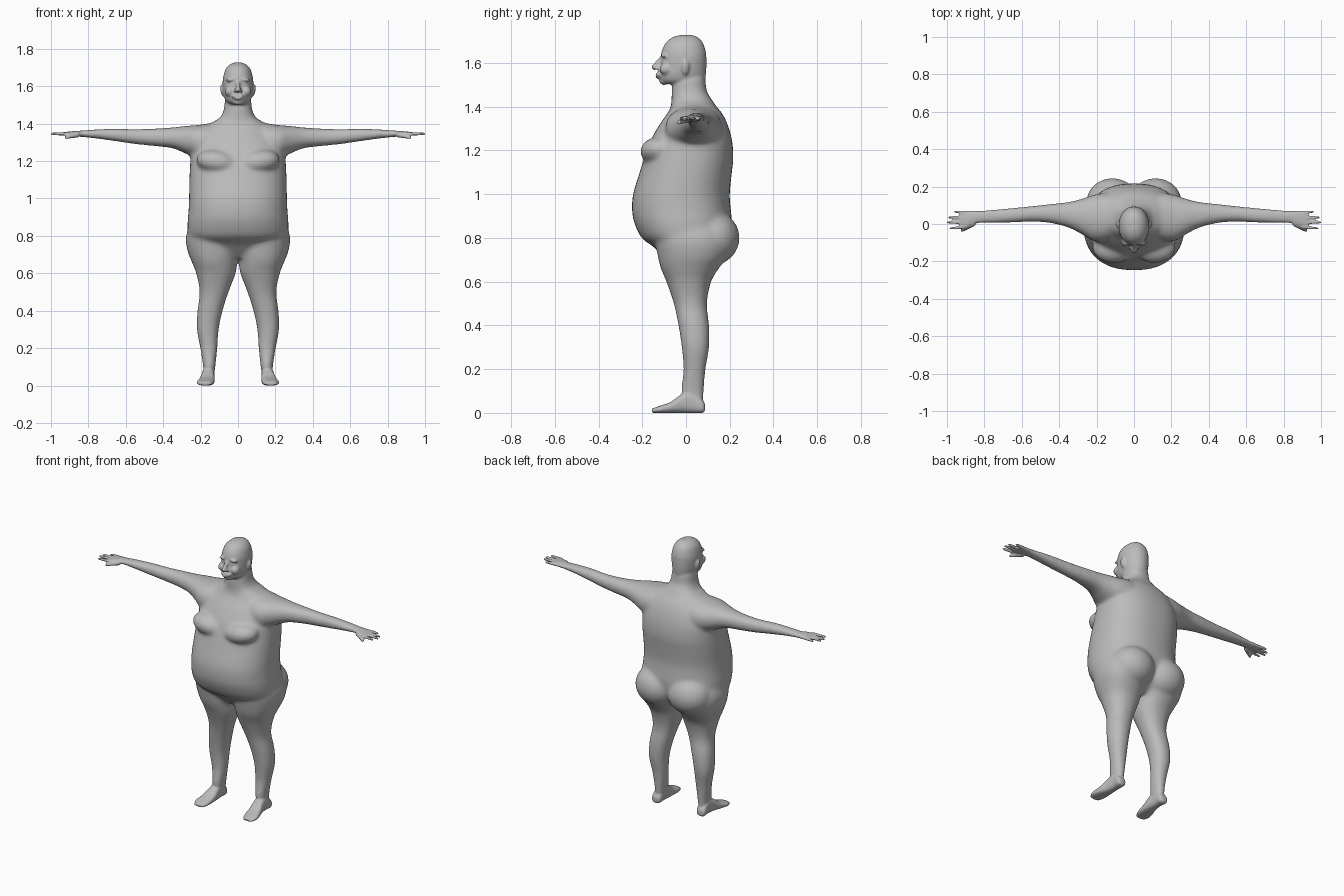
import bpy, bmesh, math
from mathutils import Vector, Matrix

bm = bmesh.new()


def spline(a, b, c, d, t):
    return [0.5 * (2 * q + (r - p) * t + (2 * p - 5 * q + 4 * r - s) * t * t
                   + (3 * q - p - 3 * r + s) * t ** 3) for p, q, r, s in zip(a, b, c, d)]


def loft(rings, place, n=2.2, seg=40, steps=5):
    """Closed tube; each ring is (position, a0, a1, b0, b1), smoothly interpolated."""
    fine = []
    last = len(rings) - 1
    for i in range(last):
        pts = [rings[max(0, min(last, i + k))] for k in (-1, 0, 1, 2)]
        fine += [spline(*pts, j / steps) for j in range(steps)]
    fine.append(rings[-1])
    loops = []
    for t, a0, a1, b0, b1 in fine:
        loop = []
        for k in range(seg):
            u = 2 * math.pi * k / seg
            c, s = math.cos(u), math.sin(u)
            c = math.copysign(abs(c) ** (2 / n), c)
            s = math.copysign(abs(s) ** (2 / n), s)
            loop.append(bm.verts.new(place(t, (a0 + a1) / 2 + c * (a1 - a0) / 2,
                                           (b0 + b1) / 2 + s * (b1 - b0) / 2)))
        loops.append(loop)
    for p, q in zip(loops, loops[1:]):
        for k in range(seg):
            m = (k + 1) % seg
            bm.faces.new((p[k], p[m], q[m], q[k]))
    bm.faces.new(loops[0])
    bm.faces.new(loops[-1])


def blob(pos, size, tilt=0):
    m = Matrix.Translation(pos) @ Matrix.Rotation(tilt, 4, 'Y') @ Matrix.Diagonal((*size, 1))
    bmesh.ops.create_uvsphere(bm, u_segments=24, v_segments=14, radius=1, matrix=m)


def taper(p, q, r0, r1):
    p, q = Vector(p), Vector(q)
    d = q - p
    m = Matrix.Translation((p + q) / 2) @ d.to_track_quat('Z', 'Y').to_matrix().to_4x4()
    bmesh.ops.create_cone(bm, cap_ends=True, segments=14, radius1=r0, radius2=r1,
                          depth=d.length, matrix=m)
    blob(q, (r1, r1, r1))


# Torso and neck: height, half width, front, back
torso = [(.68, .08, -.07, .10), (.72, .17, -.11, .15), (.76, .23, -.15, .18),
         (.80, .265, -.203, .20), (.87, .270, -.237, .21), (.93, .265, -.247, .205),
         (1.0, .262, -.242, .20), (1.1, .260, -.212, .21), (1.17, .257, -.19, .217),
         (1.25, .25, -.16, .21), (1.32, .22, -.12, .19), (1.37, .18, -.085, .165),
         (1.40, .15, -.07, .14), (1.43, .10, -.066, .12), (1.47, .077, -.066, .096),
         (1.52, .07, -.06, .088), (1.56, .06, -.05, .08)]
# Head
head = [(1.503, .045, -.10, .07), (1.52, .065, -.118, .087), (1.55, .076, -.122, .091),
        (1.58, .080, -.117, .093), (1.62, .082, -.113, .093), (1.65, .079, -.112, .091),
        (1.69, .067, -.094, .078), (1.715, .045, -.065, .056), (1.727, .02, -.03, .03)]
for rows, n in ((torso, 2.3), (head, 2.1)):
    loft([(z, -w, w, f, b) for z, w, f, b in rows], lambda t, a, b: (a, b, t), n)

# Limbs: position along the limb, then extents across it
leg = [(.03, .13, .185, 0, .075), (.1, .122, .186, -.02, .08), (.2, .11, .202, -.012, .09),
       (.3, .103, .22, -.02, .106), (.4, .082, .217, -.035, .106), (.5, .05, .205, -.056, .096),
       (.6, .012, .224, -.09, .115), (.66, .004, .247, -.115, .15), (.72, -.01, .27, -.13, .19),
       (.8, -.01, .278, -.14, .20), (.9, 0, .24, -.12, .15)]
foot = [(.087, .145, .178, .01, .04), (.075, .13, .19, 0, .06), (.03, .128, .19, 0, .1),
        (-.02, .125, .196, 0, .085), (-.07, .125, .21, 0, .05), (-.12, .13, .22, 0, .032),
        (-.156, .145, .205, 0, .02)]
arm = [(.05, -.05, .15, 1.2, 1.41), (.15, -.09, .165, 1.2, 1.402), (.22, -.09, .155, 1.215, 1.392),
       (.28, -.055, .135, 1.24, 1.388), (.35, -.02, .118, 1.268, 1.38), (.45, .005, .107, 1.28, 1.374),
       (.55, .012, .096, 1.29, 1.371), (.65, .007, .086, 1.305, 1.373), (.75, .006, .076, 1.32, 1.369),
       (.83, .006, .069, 1.329, 1.363), (.87, -.01, .071, 1.331, 1.361),
       (.90, -.024, .071, 1.333, 1.358), (.93, -.022, .068, 1.336, 1.355)]
fingers = [(.985, -.024, -.015), (1.0, .008, .010), (.993, .036, .035), (.96, .066, .060)]

for s in (1, -1):
    loft(leg, lambda t, a, b: (s * a, b, t))
    loft(foot, lambda t, a, b: (s * a, t, b), 2.6)
    loft(arm, lambda t, a, b: (s * t, a, b))
    for tip, y1, y0 in fingers:
        taper((s * .90, y0, 1.346), (s * (tip - .004), y1, 1.345), .011, .007)
    taper((s * .855, .005, 1.342), (s * .92, -.036, 1.325), .016, .008)   # thumb
    blob((s * .115, .12, .80), (.14, .126, .125))                         # buttock
    blob((s * .11, -.125, 1.195), (.115, .085, .065), s * -.15)           # breast
    blob((s * .083, -.003, 1.578), (.011, .018, .033), s * .15)           # ear
    blob((s * .036, -.098, 1.635), (.028, .018, .009), s * .15)           # brow
    blob((s * .034, -.094, 1.609), (.014, .014, .009))                    # eye
    blob((s * .045, -.09, 1.572), (.026, .031, .028))                     # cheek
    blob((s * .014, -.128, 1.575), (.009, .013, .009))                    # nostril
    blob((s * .016, -.12, 1.55), (.02, .02, .007), s * .3)                # upper lip
# Nose, lower lip, chin
taper((0, -.108, 1.628), (0, -.143, 1.581), .009, .014)
blob((0, -.122, 1.536), (.026, .02, .008))
blob((0, -.1, 1.517), (.03, .022, .018))

bmesh.ops.recalc_face_normals(bm, faces=bm.faces)
me = bpy.data.meshes.new("body_parts")
bm.to_mesh(me)
bm.free()
body = bpy.data.objects.new("body", me)
bpy.context.collection.objects.link(body)

# Fuse all parts into one skin
rm = body.modifiers.new("fuse", 'REMESH')
rm.mode = 'VOXEL'
rm.voxel_size = .0062
fused = bpy.data.meshes.new_from_object(
    body.evaluated_get(bpy.context.evaluated_depsgraph_get()))
body.modifiers.clear()
body.data = fused

# Soften the joins of trunk and limbs strongly, head and hands only slightly
soft = body.vertex_groups.new(name="soft")
for v in fused.vertices:
    x, z = abs(v.co.x), v.co.z
    w = min((.8 - x) / .2, (z - .1) / .1, (1.49 - z) / .04, 1)
    if w > 0:
        soft.add([v.index], w, 'REPLACE')
for name, count, group in (("soften_joins", 50, "soft"), ("soften_all", 3, "")):
    sm = body.modifiers.new(name, 'SMOOTH')
    sm.factor = .5
    sm.iterations = count
    sm.vertex_group = group

grey = bpy.data.materials.new("grey")
grey.diffuse_color = (.5, .5, .5, 1)
fused.materials.clear()
fused.materials.append(grey)
for p in fused.polygons:
    p.use_smooth = True
    p.material_index = 0
